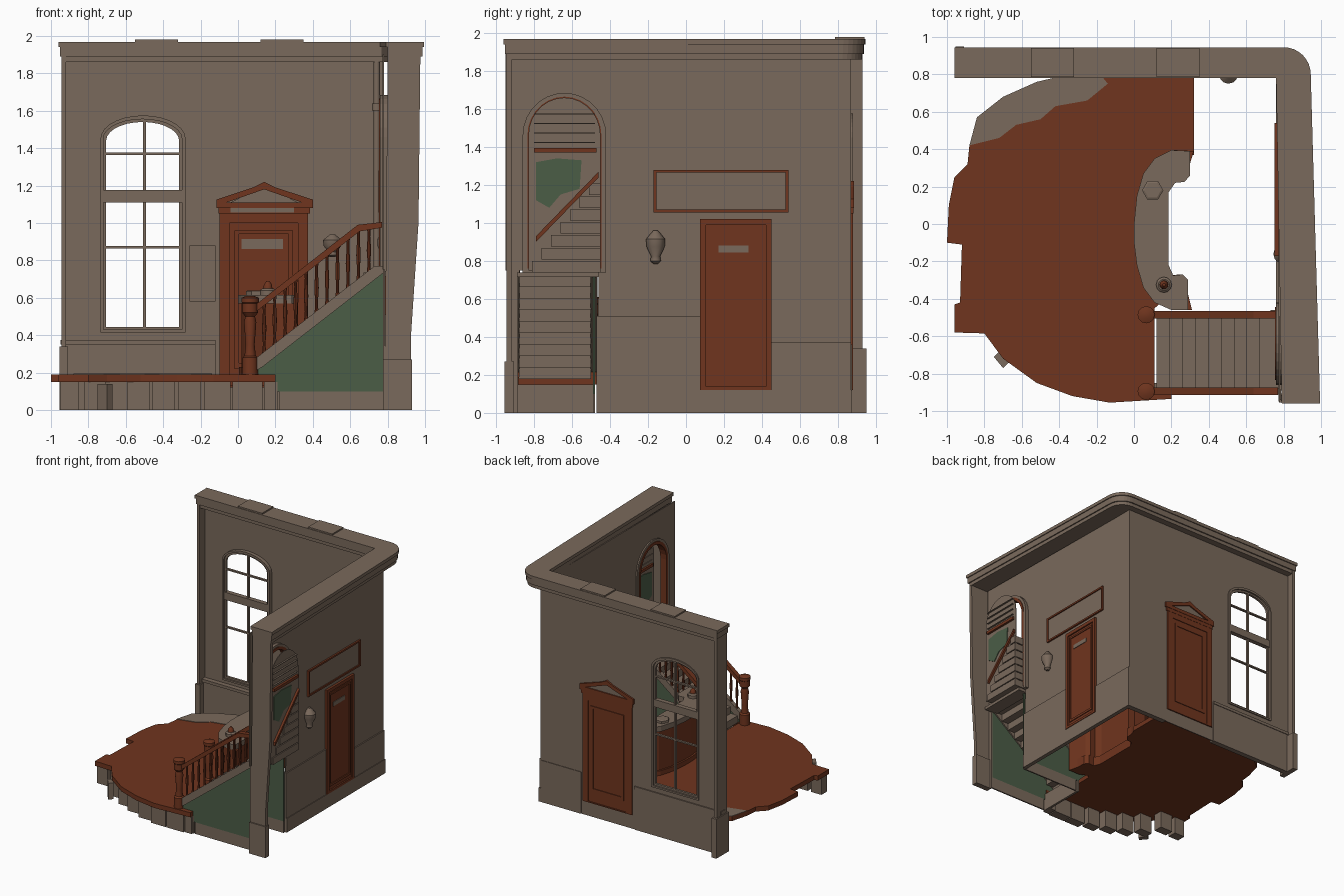
import bpy, bmesh, math
from mathutils import Vector


def material(name, rgb):
    m = bpy.data.materials.new(name)
    m.diffuse_color = (*rgb, 1)
    return m


STONE = material("stone grey", (0.194, 0.142, 0.106))
WOOD = material("red brown wood", (0.160, 0.035, 0.013))
GREEN = material("faded green", (0.070, 0.110, 0.062))


def finish(name, bm, mat, smooth=False):
    bmesh.ops.recalc_face_normals(bm, faces=bm.faces[:])
    me = bpy.data.meshes.new(name)
    bm.to_mesh(me)
    bm.free()
    me.materials.append(mat)
    ob = bpy.data.objects.new(name, me)
    bpy.context.collection.objects.link(ob)
    if smooth:
        me.shade_smooth()
        me.set_sharp_from_angle(angle=math.radians(35))
    return ob


def plate(name, mat, axis, off, t, *loops):
    """Flat outline (with optional holes) across an axis, thickened by t."""
    put = {'x': lambda a, b: (off, a, b), 'y': lambda a, b: (a, off, b),
           'z': lambda a, b: (a, b, off)}[axis]
    d = Vector({'x': (1, 0, 0), 'y': (0, 1, 0), 'z': (0, 0, 1)}[axis])
    bm = bmesh.new()
    for loop in loops:
        vs = [bm.verts.new(put(a, b)) for a, b in loop]
        for i, v in enumerate(vs):
            bm.edges.new((v, vs[(i + 1) % len(vs)]))
    bmesh.ops.triangle_fill(bm, use_beauty=True, edges=bm.edges[:], normal=d)
    if t:
        r = bmesh.ops.extrude_face_region(bm, geom=bm.faces[:])
        vs = [g for g in r['geom'] if isinstance(g, bmesh.types.BMVert)]
        bmesh.ops.translate(bm, verts=vs, vec=d * t)
    return finish(name, bm, mat)


def rect(a0, a1, b0, b1):
    return [(a0, b0), (a1, b0), (a1, b1), (a0, b1)]


def box(name, mat, x0, x1, y0, y1, z0, z1):
    return plate(name, mat, 'z', z0, z1 - z0, rect(x0, x1, y0, y1))


def arch(a0, a1, b0, spring, rise, n=14):
    c, r = (a0 + a1) / 2, (a1 - a0) / 2
    top = [(c + r * math.cos(math.pi * i / n), spring + rise * math.sin(math.pi * i / n))
           for i in range(n + 1)]
    return [(a0, b0), (a1, b0)] + top


def lathe(name, mat, x, y, profile, n=12):
    bm = bmesh.new()
    rings = [[bm.verts.new((x + r * math.cos(2 * math.pi * i / n),
                            y + r * math.sin(2 * math.pi * i / n), z)) for i in range(n)]
             for r, z in profile]
    for a, b in zip(rings, rings[1:]):
        for i in range(n):
            bm.faces.new((a[i], a[(i + 1) % n], b[(i + 1) % n], b[i]))
    bm.faces.new(rings[0])
    bm.faces.new(rings[-1])
    return finish(name, bm, mat, n > 6)


# walls: thin sheets with openings
win = arch(-0.72, -0.30, 0.43, 1.45, 0.105)
plate("back_wall", STONE, 'y', 0.862, 0.008, rect(-0.94, 0.78, 0, 1.9), win)
side = arch(-0.83, -0.45, 0.75, 1.46, 0.20)
opening = side[1:] + [side[0]]
plate("right_wall", STONE, 'x', 0.772, 0.008,
      [(-0.47, 0), (-0.46, 0.75)] + opening + [(-0.95, 0.75), (-0.95, 1.9), (0.87, 1.9), (0.87, 0)])

# wall end piers with wider feet
box("left_end_pier", STONE, -0.945, -0.92, 0.79, 0.93, 0, 1.9)
box("left_pier_foot", STONE, -0.955, -0.91, 0.78, 0.95, 0, 0.34)
plate("front_end_pier", STONE, 'y', -0.945, 0.03,
      [(0.785, 0), (0.925, 0), (0.925, 0.4), (0.965, 1.0), (0.975, 1.9), (0.80, 1.9), (0.79, 0.75)])
box("front_pier_foot", STONE, 0.775, 0.93, -0.955, -0.905, 0, 0.27)
box("front_pier_return", STONE, 0.775, 0.785, -0.94, -0.885, 0, 0.75)


# cornice in three steps, rounded at the outer corner
def cornice(e):
    bend = [(0.80 + (0.135 + e) * math.sin(a), 0.80 + (0.135 + e) * math.cos(a))
            for a in [math.pi / 2 * i / 8 for i in range(9)]]
    return [(-0.95 - e, 0.79 - e), (-0.95 - e, 0.935 + e)] + bend + [
        (0.985 + e, -0.95 - e), (0.80 - e, -0.95 - e), (0.77 - e, 0.79 - e)]


for i, (e, z0, z1) in enumerate([(-0.008, 1.86, 1.89), (0.002, 1.89, 1.94), (0.01, 1.94, 1.968)]):
    plate(f"cornice_{i}", STONE, 'z', z0, z1 - z0, cornice(e))
for i, (x0, x1) in enumerate([(-0.55, -0.32), (0.12, 0.35)]):
    box(f"coping_slab_{i}", STONE, x0, x1, 0.785, 0.94, 1.96, 1.98)

# wainscot and skirting on both walls
box("back_wainscot_left", STONE, -0.94, -0.12, 0.83, 0.875, 0, 0.35)
box("back_wainscot_ledge", STONE, -0.95, -0.12, 0.82, 0.88, 0.35, 0.375)
box("back_wainscot_right", STONE, 0.39, 0.77, 0.83, 0.875, 0, 0.36)
box("right_wainscot_front", STONE, 0.76, 0.79, -0.47, 0.08, 0.12, 0.51)
box("right_wainscot_back", STONE, 0.76, 0.79, 0.45, 0.87, 0.12, 0.37)
box("right_skirting", STONE, 0.76, 0.795, -0.47, 0.875, 0, 0.12)

# tall arched window
plate("window_surround", STONE, 'y', 0.83, 0.05, arch(-0.735, -0.28, 0.415, 1.45, 0.125), win)
plate("window_sash", STONE, 'y', 0.845, 0.02, win, arch(-0.705, -0.315, 0.445, 1.44, 0.10))
box("window_transom", STONE, -0.72, -0.30, 0.835, 0.875, 1.11, 1.175)
box("window_mullion", STONE, -0.507, -0.493, 0.845, 0.865, 0.43, 1.55)
for i, z in enumerate((0.87, 1.37)):
    box(f"window_bar_{i}", STONE, -0.72, -0.30, 0.845, 0.865, z - 0.006, z + 0.006)
box("notice_board", STONE, -0.26, -0.12, 0.84, 0.86, 0.58, 0.88)

# back door with pediment
plate("back_door_frame", WOOD, 'y', 0.82, 0.06, rect(-0.10, 0.375, 0.12, 1.05),
      rect(-0.045, 0.32, 0.13, 1.0))
box("back_door_leaf", WOOD, -0.045, 0.32, 0.845, 0.874, 0.13, 1.0)
plate("back_door_moulding", WOOD, 'y', 0.835, 0.045, rect(-0.02, 0.295, 0.22, 0.96),
      rect(0.005, 0.27, 0.25, 0.94))
box("back_door_plaque", STONE, 0.02, 0.24, 0.839, 0.846, 0.86, 0.915)
box("back_door_frieze", WOOD, -0.105, 0.385, 0.81, 0.882, 1.05, 1.085)
box("frieze_patch", STONE, -0.04, 0.30, 0.806, 0.811, 1.055, 1.08)
plate("pediment_panel", STONE, 'y', 0.835, 0.04, [(-0.08, 1.09), (0.36, 1.09), (0.14, 1.20)])
plate("pediment_frame", WOOD, 'y', 0.80, 0.085,
      [(-0.115, 1.08), (0.40, 1.08), (0.40, 1.125), (0.20, 1.19), (0.14, 1.22), (0.08, 1.19), (-0.115, 1.125)],
      [(-0.06, 1.11), (0.34, 1.11), (0.14, 1.18)])

# right door and long transom panel
plate("right_door_frame", WOOD, 'x', 0.755, 0.045, rect(0.075, 0.45, 0.12, 1.02),
      rect(0.105, 0.42, 0.14, 0.99))
box("right_door_leaf", WOOD, 0.762, 0.788, 0.10, 0.43, 0.13, 1.0)
plate("right_door_moulding", WOOD, 'x', 0.757, 0.038, rect(0.12, 0.405, 0.17, 0.97),
      rect(0.135, 0.39, 0.19, 0.955))
for i, x in enumerate((0.757, 0.787)):
    box(f"right_door_plaque_{i}", STONE, x, x + 0.006, 0.17, 0.33, 0.845, 0.88)
plate("transom_frame", WOOD, 'x', 0.75, 0.045, rect(-0.17, 0.54, 1.055, 1.28), rect(-0.155, 0.525, 1.07, 1.265))
box("transom_panel", STONE, 0.757, 0.785, -0.155, 0.525, 1.07, 1.265)

# wall lamps and corner pipe
lamp = [(0.012, -0.09), (0.028, -0.075), (0.024, -0.05), (0.048, 0), (0.05, 0.04), (0.03, 0.065), (0.012, 0.085)]
lathe("right_wall_lamp", STONE, 0.795, -0.16, [(r, 0.875 + z) for r, z in lamp])
lathe("back_wall_lamp", STONE, 0.505, 0.80, [(r, 0.88 + z * 0.7) for r, z in lamp])
box("back_lamp_bracket", STONE, 0.49, 0.52, 0.81, 0.865, 0.87, 0.90)
lathe("corner_pipe", STONE, 0.742, 0.815, [(0.017, 0.1), (0.017, 1.60), (0.026, 1.60), (0.026, 1.64), (0.017, 1.64), (0.017, 1.88)])

# floor slab, worn patch and foundation blocks
edge = [(-0.35, 0.80), (-0.52, 0.76), (-0.70, 0.68), (-0.84, 0.57), (-0.88, 0.42), (-0.89, 0.32),
        (-0.96, 0.25), (-0.99, 0.10), (-1.0, -0.10), (-0.92, -0.11), (-0.93, -0.42), (-0.96, -0.43),
        (-0.96, -0.58), (-0.80, -0.585), (-0.70, -0.72), (-0.52, -0.85), (-0.33, -0.92), (-0.13, -0.955), (0.20, -0.935)]
plate("floor", WOOD, 'z', 0.15, 0.04,
      edge + [(0.20, -0.88), (0.11, -0.88), (0.11, -0.45), (0.17, -0.40), (0.17, 0.37), (0.32, 0.37), (0.32, 0.80)])
plate("floor_worn_patch", STONE, 'z', 0.188, 0.006,
      edge[:5] + [(-0.72, 0.46), (-0.63, 0.53), (-0.50, 0.56), (-0.42, 0.63), (-0.25, 0.66), (-0.14, 0.75), (-0.18, 0.80)])
blocks = [(-0.90, -0.53, .05), (-0.76, -0.53, .06), (-0.65, -0.66, .06), (-0.53, -0.75, .06), (-0.40, -0.81, .06),
          (-0.26, -0.86, .06), (-0.11, -0.89, .07), (0.05, -0.89, .08), (0.17, -0.88, .03)]
for i, (x, y, w) in enumerate(blocks):
    box(f"foundation_block_{i}", STONE, x - w, x + w, y - 0.04, y + 0.04, 0, 0.15)
plate("loose_block", STONE, 'z', 0.0, 0.14, [(-0.75, -0.71), (-0.70, -0.77), (-0.67, -0.74), (-0.72, -0.68)])
box("stair_foundation", STONE, 0.19, 0.21, -0.90, -0.48, 0, 0.15)


# C-shaped counter with items
def counter(e):
    left = [(0.30, 0.39), (0.20, 0.395), (0.11, 0.35), (0.05, 0.27), (0.015, 0.15), (0.0, 0.0),
            (0.0, -0.10), (0.015, -0.22), (0.05, -0.34), (0.11, -0.42), (0.20, -0.46), (0.29, -0.46)]
    right = [(0.29, -0.30), (0.26, -0.27), (0.21, -0.275), (0.185, -0.22), (0.185, 0.17),
             (0.22, 0.22), (0.27, 0.225), (0.30, 0.26)]
    return [(x + e, y) for x, y in left] + [(x - e, y) for x, y in right]


plate("counter_body", WOOD, 'z', 0.15, 0.42, counter(0.02))
plate("counter_top", STONE, 'z', 0.57, 0.045, counter(0))
plate("counter_plinth", WOOD, 'z', 0.15, 0.08, counter(0.005))
lathe("hexagonal_pot", STONE, 0.10, 0.18, [(0.057, 0.61), (0.057, 0.635), (0.045, 0.64)], 6)
lathe("desk_bell_base", STONE, 0.16, -0.325, [(0.042, 0.61), (0.042, 0.64), (0.03, 0.65)])
lathe("desk_bell", WOOD, 0.16, -0.325, [(0.024, 0.645), (0.022, 0.67), (0.008, 0.69)])

# staircase: folded steps, green cheeks, stringers, railings
N, X0, X1, Z0, Z1 = 9, 0.12, 0.74, 0.19, 0.735
run, rise = (X1 - X0) / N, (Z1 - Z0) / N
fold = [(X0, Z0)]
for i in range(N):
    fold += [(X0 + i * run, Z0 + (i + 1) * rise), (X0 + (i + 1) * run, Z0 + (i + 1) * rise)]
plate("steps", STONE, 'y', -0.88, 0.38, fold + [(x + 0.012, z - 0.012) for x, z in reversed(fold)])
box("landing", STONE, 0.73, 0.85, -0.89, -0.46, 0.715, 0.74)
for tag, y in (("front", -0.90), ("inner", -0.49)):
    plate(f"{tag}_stair_cheek", GREEN, 'y', y, 0.012, [(0.10, 0.20), (0.20, 0.10), (0.78, 0.10), (0.78, 0.74), (0.10, 0.24)])
    box(f"{tag}_stair_base", STONE, 0.22, 0.78, y, y + 0.012, 0, 0.10)
    plate(f"{tag}_stringer", STONE, 'y', y - 0.012, 0.035,
          [(0.08, 0.20), (0.13, 0.23), (0.78, 0.735), (0.78, 0.77), (0.73, 0.77), (0.08, 0.265)])
    plate(f"{tag}_handrail", WOOD, 'y', y - 0.015, 0.04,
          [(0.09, 0.52), (0.65, 0.955), (0.77, 0.975), (0.77, 1.005), (0.64, 0.99), (0.09, 0.56)])
    for i in range(11):
        x = 0.14 + i * 0.056
        a, b = 0.20 + (x - 0.08) * 0.777 + 0.055, min(0.53 + (x - 0.09) * 0.777, 0.97)
        lathe(f"{tag}_baluster_{i}", WOOD, x, y + 0.005,
              [(0.011, a), (0.007, a + 0.05), (0.012, (a + b) / 2), (0.007, b - 0.04), (0.010, b)], 8)
    lathe(f"{tag}_newel", WOOD, 0.065, y + 0.005,
          [(0.042, 0.19), (0.042, 0.28), (0.03, 0.29), (0.024, 0.35), (0.033, 0.47), (0.026, 0.50),
           (0.042, 0.52), (0.042, 0.57), (0.046, 0.575), (0.046, 0.60), (0.02, 0.61)])

# arch surround and second flight in the side niche
plate("side_arch_trim", STONE, 'x', 0.76, 0.05, arch(-0.86, -0.42, 0.74, 1.46, 0.225), side)
plate("side_arch_lining", WOOD, 'x', 0.755, 0.06, arch(-0.835, -0.445, 0.76, 1.46, 0.205),
      arch(-0.815, -0.465, 0.77, 1.45, 0.19))
for i in range(7):
    box(f"upper_step_{i}", STONE, 0.78, 0.90, -0.81 + i * 0.05, -0.45, 0.74 + i * 0.068, 0.80 + i * 0.068)
plate("niche_back", STONE, 'x', 0.885, 0.006, arch(-0.83, -0.45, 0.75, 1.46, 0.20))
patch = [(-0.79, 1.12), (-0.72, 1.08), (-0.66, 1.15), (-0.56, 1.18), (-0.55, 1.33), (-0.68, 1.34), (-0.79, 1.32)]
for i, x in enumerate((0.879, 0.890)):
    plate(f"niche_green_patch_{i}", GREEN, 'x', x, 0.007, patch)
plate("upper_handrail", WOOD, 'x', 0.88, 0.03, [(-0.79, 0.90), (-0.46, 1.24), (-0.46, 1.27), (-0.79, 0.93)])
box("niche_crossbar", WOOD, 0.87, 0.91, -0.80, -0.47, 1.37, 1.395)
for i in range(4):
    box(f"niche_slat_{i}", STONE, 0.88, 0.905, -0.80, -0.48, 1.42 + i * 0.05, 1.425 + i * 0.05)
